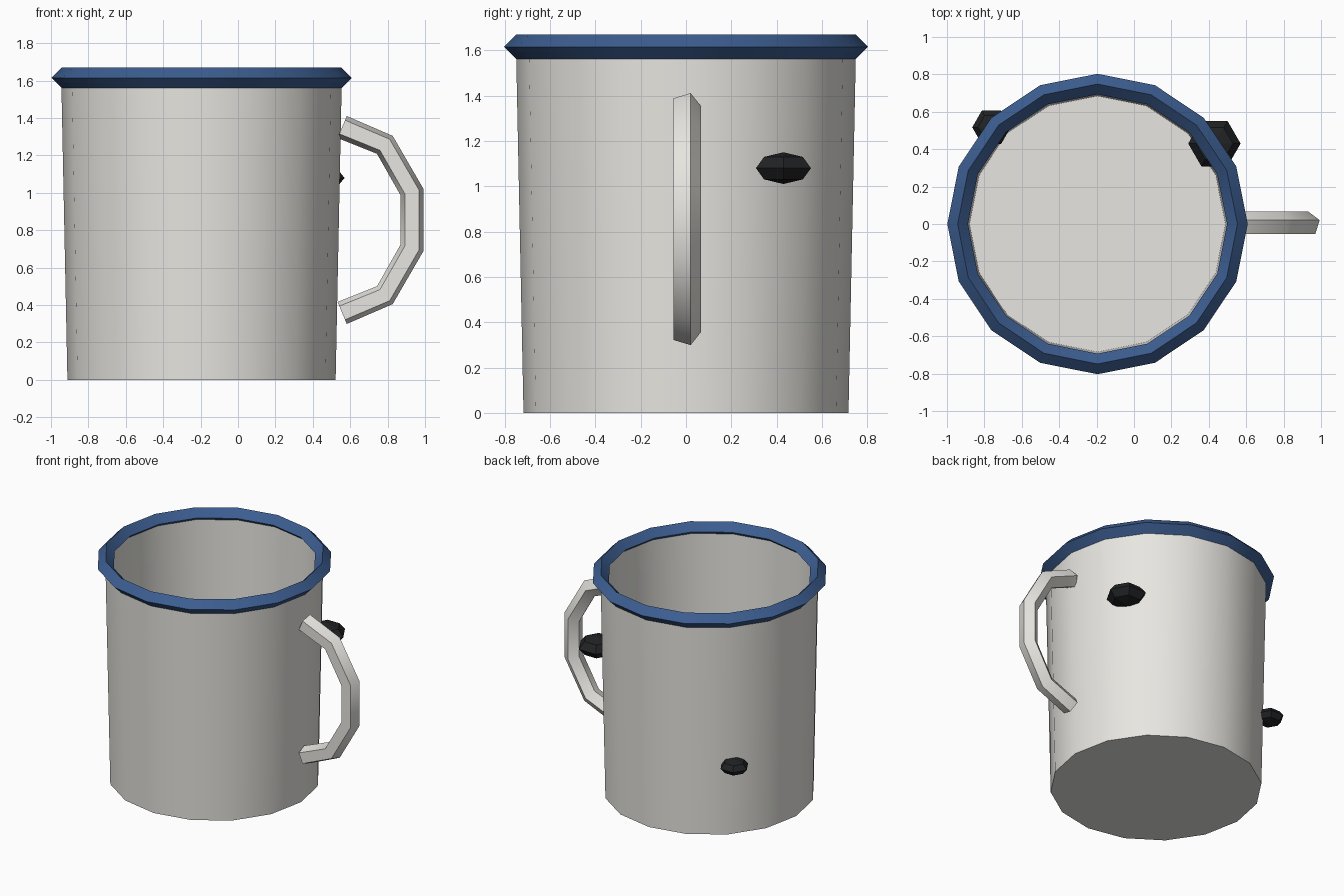
import bpy, bmesh
from math import radians, cos, sin, pi
from mathutils import Vector

if "Cube" in bpy.data.objects:
    bpy.data.objects.remove(bpy.data.objects["Cube"])

CX = -0.195      # cup axis
SIDES = 16


def material(name, rgb):
    m = bpy.data.materials.new(name)
    m.diffuse_color = (*rgb, 1)
    m.use_nodes = True
    m.node_tree.nodes["Principled BSDF"].inputs["Base Color"].default_value = m.diffuse_color
    return m


enamel = material("enamel", (0.80, 0.79, 0.75))
blue = material("blue_enamel", (0.045, 0.11, 0.28))
black = material("chipped_black", (0.015, 0.016, 0.018))


def finish(obj, name, mat, smooth=None):
    obj.name = name
    obj.data.materials.append(mat)
    bpy.context.view_layer.objects.active = obj
    obj.select_set(True)
    if smooth:
        bpy.ops.object.shade_smooth_by_angle(angle=radians(smooth))
    obj.select_set(False)


def skin(rings, name, mat, smooth):
    """Bridge successive rings of points and cap both ends."""
    bm = bmesh.new()
    loops = [[bm.verts.new(p) for p in ring] for ring in rings]
    n = len(loops[0])
    for a, b in zip(loops, loops[1:]):
        for i in range(n):
            j = (i + 1) % n
            bm.faces.new((a[i], a[j], b[j], b[i]))
    bm.faces.new(loops[0])
    bm.faces.new(loops[-1])
    bmesh.ops.recalc_face_normals(bm, faces=bm.faces)
    me = bpy.data.meshes.new(name)
    bm.to_mesh(me)
    bm.free()
    obj = bpy.data.objects.new(name, me)
    bpy.context.collection.objects.link(obj)
    finish(obj, name, mat, smooth)


# Cup body: outer wall up, over the lip, inner wall down to the floor
profile = [(0.717, 0), (0.75, 1.61), (0.715, 1.61), (0.684, 0.04)]
skin([[(CX + r * cos(2 * pi * i / SIDES), r * sin(2 * pi * i / SIDES), z)
       for i in range(SIDES)] for r, z in profile], "cup_body", enamel, 40)

# Rolled rim with a diamond section
bpy.ops.mesh.primitive_torus_add(major_segments=SIDES, minor_segments=4,
                                 major_radius=0.748, minor_radius=0.055,
                                 location=(CX, 0, 1.615))
finish(bpy.context.object, "rim", blue, 40)

# Handle: pentagon swept along a mirrored arc
upper = [(0.557, 1.352), (0.785, 1.257), (0.931, 1.003)]
MID = 0.855
path = [Vector((x, 0, z)) for x, z in upper]
path += [Vector((p.x, 0, 2 * MID - p.z)) for p in reversed(path)]
rings = []
for k, p in enumerate(path):
    before = (p - path[k - 1]).normalized() if k else Vector()
    after = (path[k + 1] - p).normalized() if k < len(path) - 1 else Vector()
    t = (before + after).normalized()
    out = Vector((-t.z, 0, t.x))
    rings.append([p + 0.067 * (cos(a) * out + sin(a) * Vector((0, 1, 0)))
                  for a in (pi / 2 + 2 * pi * i / 5 for i in range(5))])
skin(rings, "handle", enamel, 40)

# Flattened black chips on the back of the cup
for name, loc, r in (("large_chip", (0.43, 0.43, 1.08), 0.14),
                     ("small_chip", (-0.762, 0.517, 0.53), 0.103)):
    bpy.ops.mesh.primitive_uv_sphere_add(segments=6, ring_count=4, radius=r,
                                         location=loc)
    chip = bpy.context.object
    chip.scale.z = 0.5
    chip.rotation_euler.z = 0
    # make sure a vertex column points along x
    v = max(chip.data.vertices, key=lambda q: q.co.x).co
    if abs(v.y) > 0.01:
        chip.rotation_euler.z = radians(30)
    finish(chip, name, black)
